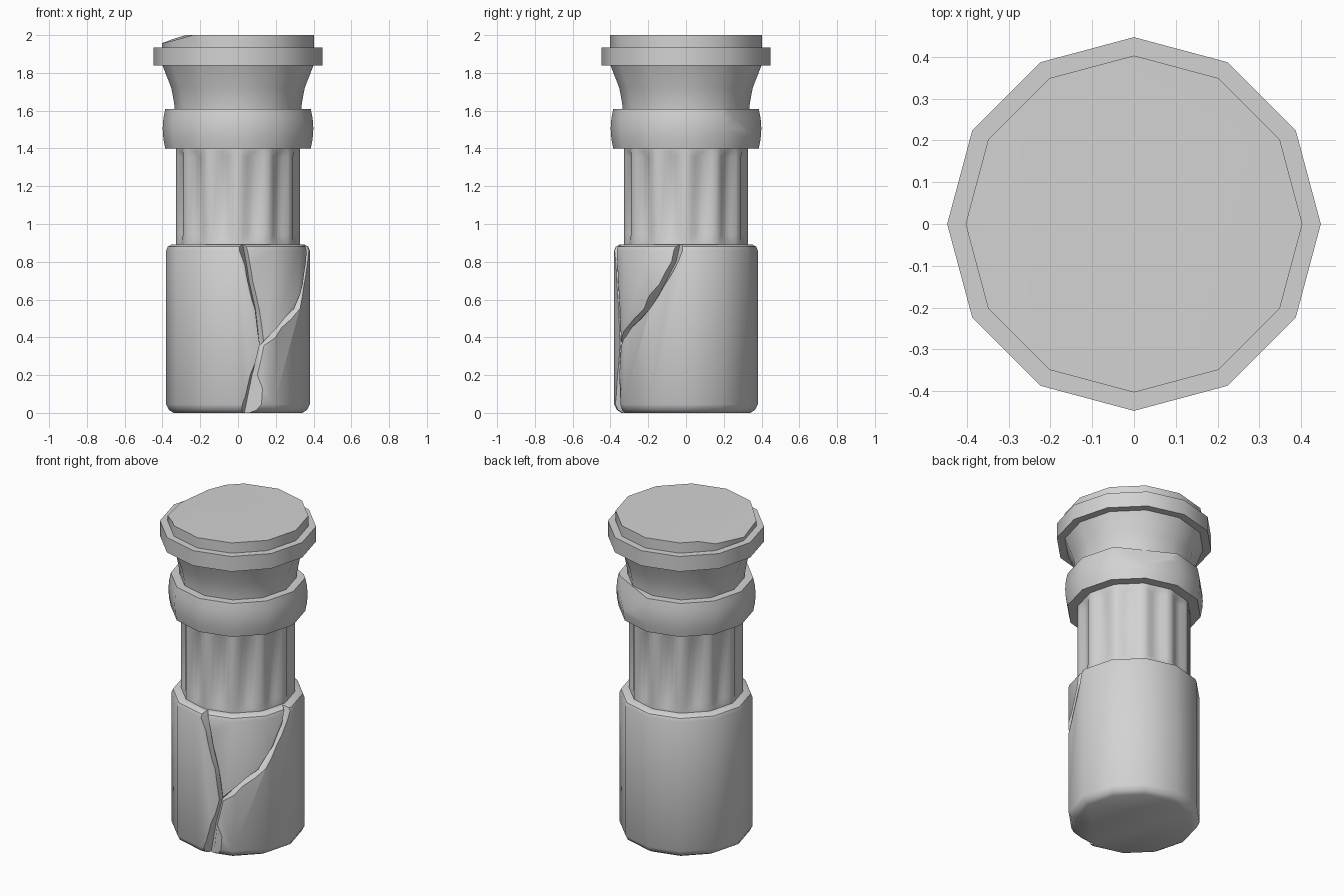
import bpy, bmesh
from math import sin, cos, radians, pi
from mathutils import Vector

cube = bpy.data.objects.get("Cube")
if cube:
    bpy.data.objects.remove(cube)

SIDES = 12
stone = bpy.data.materials.new("grey stone")
stone.use_nodes = True
stone.diffuse_color = (0.65, 0.65, 0.65, 1)
stone.node_tree.nodes["Principled BSDF"].inputs["Base Color"].default_value = stone.diffuse_color


def skin(name, rings):
    """Closed solid skinned through a list of equal-sized point rings."""
    bm = bmesh.new()
    loops = [[bm.verts.new(p) for p in ring] for ring in rings]
    n = len(loops[0])
    for low, high in zip(loops, loops[1:]):
        for i in range(n):
            j = (i + 1) % n
            bm.faces.new((low[i], low[j], high[j], high[i]))
    bm.faces.new(loops[0][::-1])
    bm.faces.new(loops[-1])
    bmesh.ops.recalc_face_normals(bm, faces=bm.faces)
    mesh = bpy.data.meshes.new(name)
    bm.to_mesh(mesh)
    bm.free()
    mesh.materials.append(stone)
    obj = bpy.data.objects.new(name, mesh)
    bpy.context.collection.objects.link(obj)
    return obj


def polar(r, degrees, z):
    a = radians(degrees)
    return Vector((r * cos(a), r * sin(a), z))


def lathe(name, profile):
    return skin(name, [[polar(r, i * 360 / SIDES, z) for i in range(SIDES)] for r, z in profile])


def chip(obj, point, normal):
    """Break a corner off along a plane and close the cut."""
    bm = bmesh.new()
    bm.from_mesh(obj.data)
    bmesh.ops.bisect_plane(bm, geom=bm.verts[:] + bm.edges[:] + bm.faces[:],
                           plane_co=point, plane_no=normal, clear_outer=True)
    bmesh.ops.holes_fill(bm, edges=[e for e in bm.edges if e.is_boundary], sides=0)
    bmesh.ops.recalc_face_normals(bm, faces=bm.faces)
    bm.to_mesh(obj.data)
    bm.free()


def crack(obj, path):
    """Cut a V groove; path rows are angle, height, left width, right width, floor radius."""
    rings = []
    for angle, z, left, right, floor in path:
        side = polar(1, angle + 90, 0)
        out = polar(0.42, angle, z)
        rings.append([out - side * left, polar(floor, angle, z), out + side * right])
    cutter = skin("crack_cutter", rings)
    cutter.hide_render = True
    mod = obj.modifiers.new("crack", 'BOOLEAN')
    mod.operation = 'DIFFERENCE'
    mod.solver = 'EXACT'
    mod.object = cutter
    bpy.context.view_layer.objects.active = obj
    bpy.ops.object.modifier_apply(modifier=mod.name)
    bpy.data.objects.remove(cutter)


# Cracked drum at the foot
base = lathe("base_drum", [(0.34, 0), (0.365, 0.015), (0.38, 0.045),
                           (0.38, 0.86), (0.372, 0.88), (0.35, 0.892)])
crack(base, [(-87, 0.93, .05, .05, .335), (-82, 0.78, .035, .035, .335),
             (-80, 0.70, .035, .035, .335), (-74, 0.55, .03, .03, .335),
             (-70, 0.36, .03, .03, .335), (-77, 0.20, .045, .05, .33),
             (-85, -0.03, .06, .22, .315)])
crack(base, [(-71, 0.35, .025, .025, .34), (-54, 0.45, .04, .04, .335),
             (-34, 0.55, .045, .045, .335), (-20, 0.68, .04, .04, .335),
             (-9, 0.80, .05, .04, .335), (-4, 0.93, .08, .05, .335)])

# Fluted shaft: each flat side carries a shallow groove that fades at both ends
shaft_rings = []
for z, depth in ((0.88, 0), (0.91, 0), (0.945, 1), (1.355, 1), (1.385, 0), (1.41, 0)):
    ring = []
    for side in range(SIDES):
        for step, groove in ((0, 0), (5, 0), (10, .014), (15, .018), (20, .014), (25, 0)):
            r = 0.327 * cos(pi / SIDES) / cos(radians(step - 15))
            ring.append(polar(r - groove * depth, side * 30 + step, z))
    shaft_rings.append(ring)
shaft = skin("fluted_shaft", shaft_rings)

# Bulging collar with a broken upper corner
collar = lathe("collar", [(0.385, 1.40), (0.395, 1.45), (0.399, 1.505),
                          (0.395, 1.56), (0.385, 1.61)])
chip(collar, polar(0.34, 62, 1.61), polar(0.92, 62, 0.38))

# Flared neck, plinth and cap with a worn edge
neck = lathe("flared_neck", [(0.335, 1.60), (0.338, 1.64), (0.353, 1.72), (0.40, 1.84)])
plinth = lathe("plinth", [(0.447, 1.84), (0.447, 1.935)])
cap = lathe("cap", [(0.403, 1.93), (0.403, 2.0)])
chip(cap, (-0.26, 0, 2.0), (-0.3, -0.02, 1))

# Soft facets, crisp rims and breaks
for obj in (base, shaft, collar, neck, plinth, cap):
    bpy.ops.object.select_all(action='DESELECT')
    obj.select_set(True)
    bpy.context.view_layer.objects.active = obj
    bpy.ops.object.shade_smooth_by_angle(angle=radians(38))
